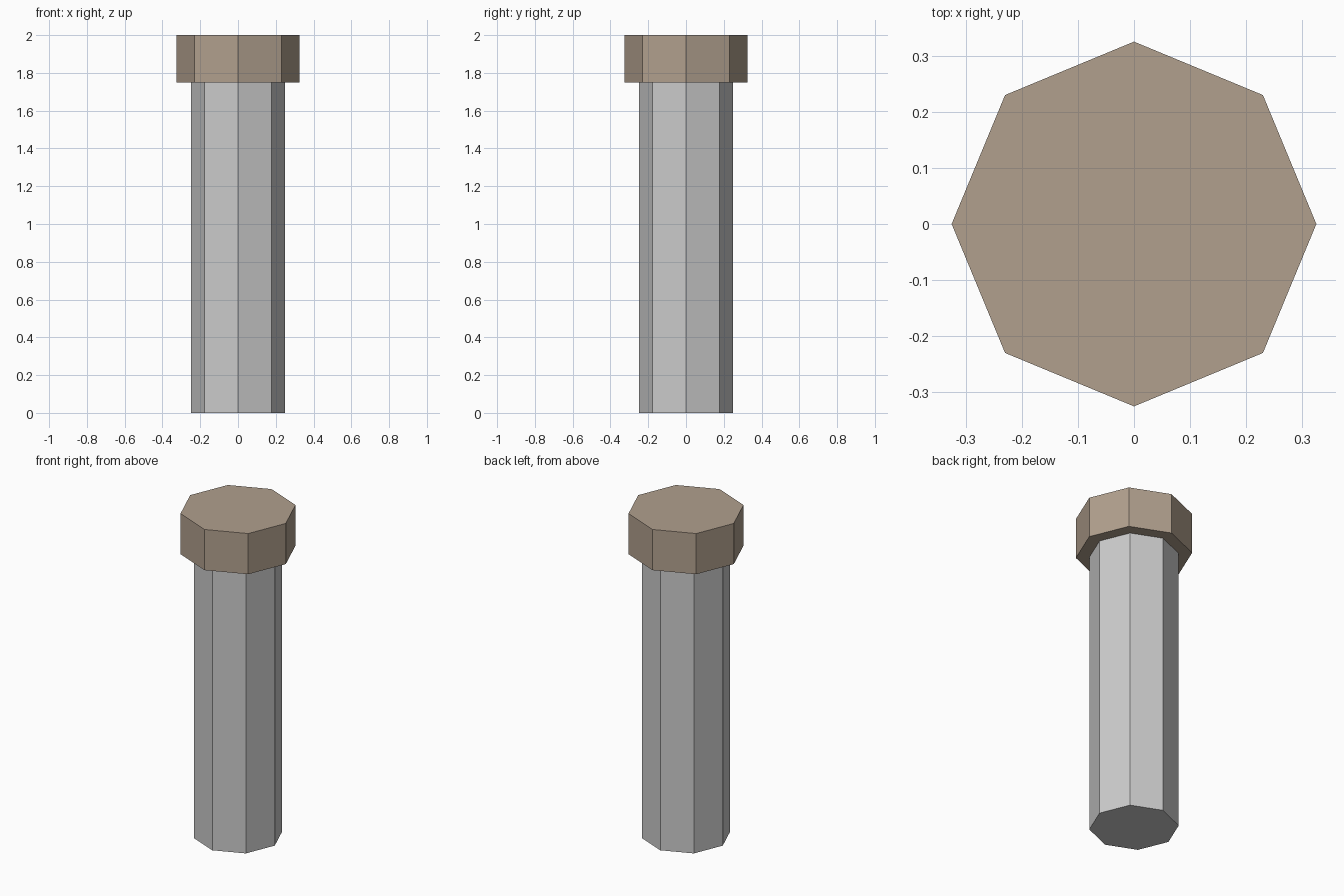
import bpy
import math

if "Cube" in bpy.data.objects:
    bpy.data.objects.remove(bpy.data.objects["Cube"])


def octagon_prism(name, radius, z0, z1):
    """Flat-shaded eight-sided prism with corners on the x and y axes."""
    bpy.ops.mesh.primitive_cylinder_add(
        vertices=8, radius=radius, depth=z1 - z0,
        location=(0, 0, (z0 + z1) / 2))
    obj = bpy.context.object
    obj.name = name
    return obj


SHAFT_RADIUS = 0.25
HEAD_RADIUS = 0.325
HEAD_BOTTOM = 1.75
TOP = 2.0

# Long grey shaft
octagon_prism("shaft", SHAFT_RADIUS, 0.0, HEAD_BOTTOM)

# Wider brown head on top
head = octagon_prism("head", HEAD_RADIUS, HEAD_BOTTOM, TOP)
brown = bpy.data.materials.new("brown")
brown.diffuse_color = (0.44, 0.35, 0.27, 1.0)
brown.use_nodes = True
brown.node_tree.nodes["Principled BSDF"].inputs["Base Color"].default_value = brown.diffuse_color
head.data.materials.append(brown)
